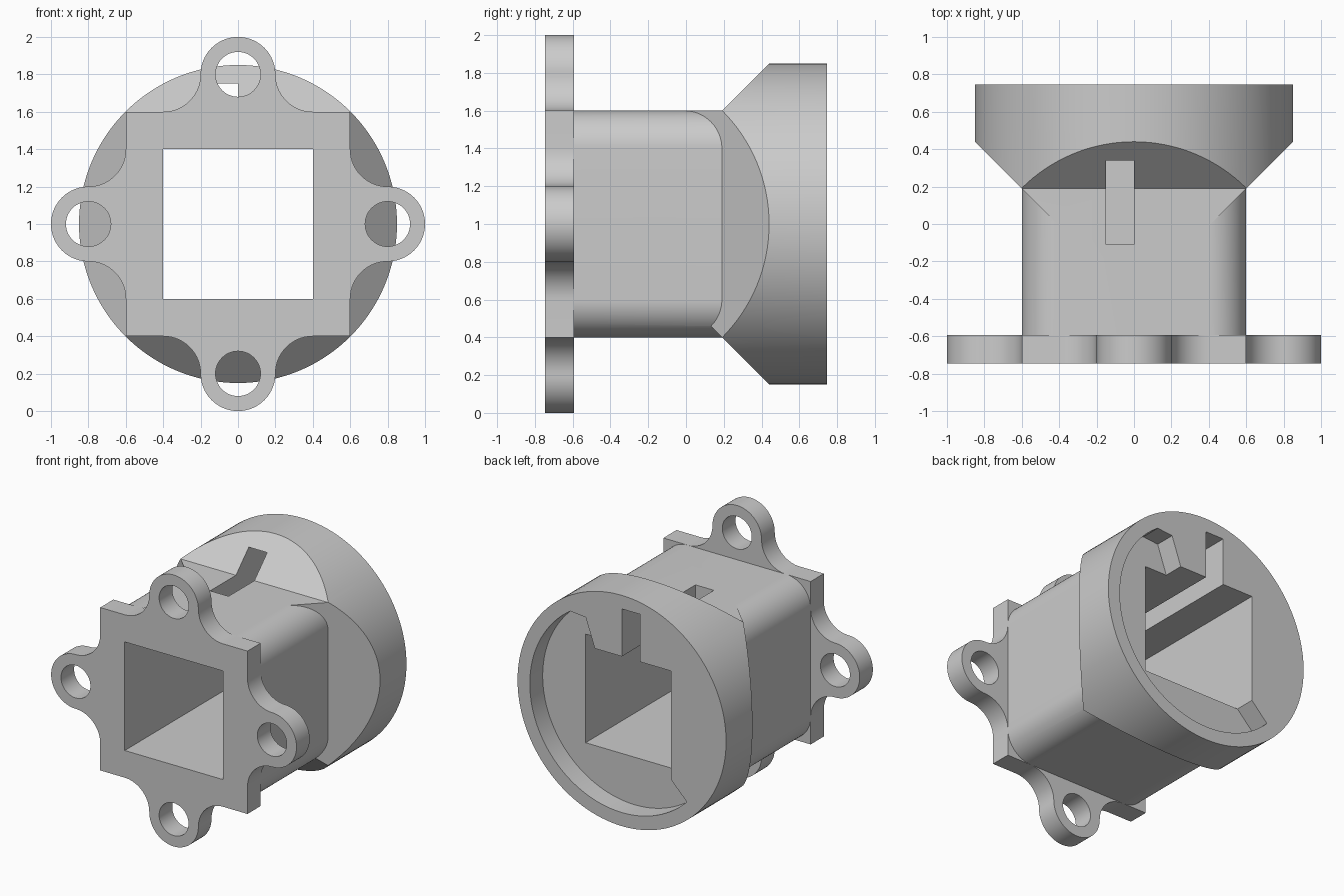
import bpy, bmesh, math

cube = bpy.data.objects.get("Cube")
if cube:
    bpy.data.objects.remove(cube, do_unlink=True)

AXIS = 1.0                                   # height of the bore axis
FRONT, FLANGE_BACK, SHOULDER, BACK = -0.747, -0.594, 0.19, 0.747

grey = bpy.data.materials.new("plain_grey")
grey.use_nodes = True
grey.diffuse_color = (0.6, 0.6, 0.6, 1)
grey.node_tree.nodes["Principled BSDF"].inputs["Base Color"].default_value = (0.6, 0.6, 0.6, 1)


def arc(cx, cz, r, a0, a1, n):
    """Points on an arc, angles in degrees, both ends included."""
    angles = [math.radians(a0 + (a1 - a0) * i / n) for i in range(n + 1)]
    return [(cx + r * math.cos(a), cz + r * math.sin(a)) for a in angles]


def rect(x0, x1, z0, z1):
    return [(x1, z1), (x0, z1), (x0, z0), (x1, z0)]


def loft(name, sections):
    """Solid through matching (y, outline) sections; outlines are around the bore axis."""
    bm = bmesh.new()
    rings = [[bm.verts.new((x, y, AXIS + z)) for x, z in outline] for y, outline in sections]
    bm.faces.new(rings[0])
    bm.faces.new(rings[-1])
    n = len(rings[0])
    for a, b in zip(rings, rings[1:]):
        for i in range(n):
            j = (i + 1) % n
            bm.faces.new((a[i], a[j], b[j], b[i]))
    bmesh.ops.recalc_face_normals(bm, faces=bm.faces)
    mesh = bpy.data.meshes.new(name)
    bm.to_mesh(mesh)
    bm.free()
    mesh.materials.append(grey)
    obj = bpy.data.objects.new(name, mesh)
    bpy.context.collection.objects.link(obj)
    return obj


def prism(name, outline, y0, y1):
    return loft(name, [(y0, outline), (y1, outline)])


def combine(obj, tool, operation):
    """Apply one boolean and discard the tool."""
    tool.hide_render = True
    mod = obj.modifiers.new("boolean", 'BOOLEAN')
    mod.operation, mod.solver, mod.object = operation, 'EXACT', tool
    select(obj)
    bpy.ops.object.modifier_apply(modifier=mod.name)
    bpy.data.objects.remove(tool, do_unlink=True)


def select(obj):
    bpy.ops.object.select_all(action='DESELECT')
    obj.select_set(True)
    bpy.context.view_layer.objects.active = obj


def quarter_turns(outline):
    """Repeat one quarter of an outline four times around the axis."""
    result, part = [], outline
    for _ in range(4):
        result += part
        part = [(-z, x) for x, z in part]
    return result


def bore():
    return prism("bore_cutter", rect(-0.4, 0.4, -0.4, 0.4), -1, 1)


# Mounting flange: square plate with four filleted screw ears
ear = ([(0.6, 0.6)] + arc(0.4, 0.8, 0.2, 270, 180, 14)
       + arc(0, 0.8, 0.2, 0, 180, 40)[1:-1] + arc(-0.4, 0.8, 0.2, 0, -90, 14))
flange = prism("mounting_flange", quarter_turns(ear), FRONT, FLANGE_BACK)
combine(flange, bore(), 'DIFFERENCE')
for cx, cz in quarter_turns([(0.8, 0)]):
    hole = prism("screw_hole_cutter", arc(cx, cz, 0.12, 0, 352.5, 47), -1, 0)
    combine(flange, hole, 'DIFFERENCE')

# Socket: round collar trimmed by 45 degree slopes growing out of the square tube
socket = loft("socket_body", [
    (SHOULDER - 0.2, rect(-0.4, 0.4, -0.4, 0.6)),
    (SHOULDER, rect(-0.6, 0.6, -0.6, 0.6)),
    (SHOULDER + 0.7, rect(-1.3, 1.3, -1.3, 1.3))])
collar = prism("collar_trim", arc(0, 0, 0.85, 0, 357.1875, 127), -0.3, BACK)
combine(socket, collar, 'INTERSECT')

# Square tube with rounded long edges, merged with the socket
tube = prism("tube", quarter_turns(arc(0.4, 0.4, 0.2, 0, 90, 16)), FLANGE_BACK, SHOULDER)
combine(socket, tube, 'UNION')
combine(socket, bore(), 'DIFFERENCE')

# Key slot along the top, open at the back and through the roof
slot = prism("key_slot_cutter", rect(-0.15, 0, 0.3, 0.75), -0.11, 0.9)
combine(socket, slot, 'DIFFERENCE')

# Twist-lock recess sweeping round the back face
sweep = arc(0, 0, 0.75, 225, 416, 90) + [(0.295, 0.61), (0.22, 0.4), (0.18, 0.3), (-0.3, -0.3)]
recess = prism("twist_recess_cutter", sweep, BACK - 0.15, 0.9)
combine(socket, recess, 'DIFFERENCE')

for obj in (flange, socket):
    select(obj)
    bpy.ops.object.shade_smooth_by_angle(angle=math.radians(25))
